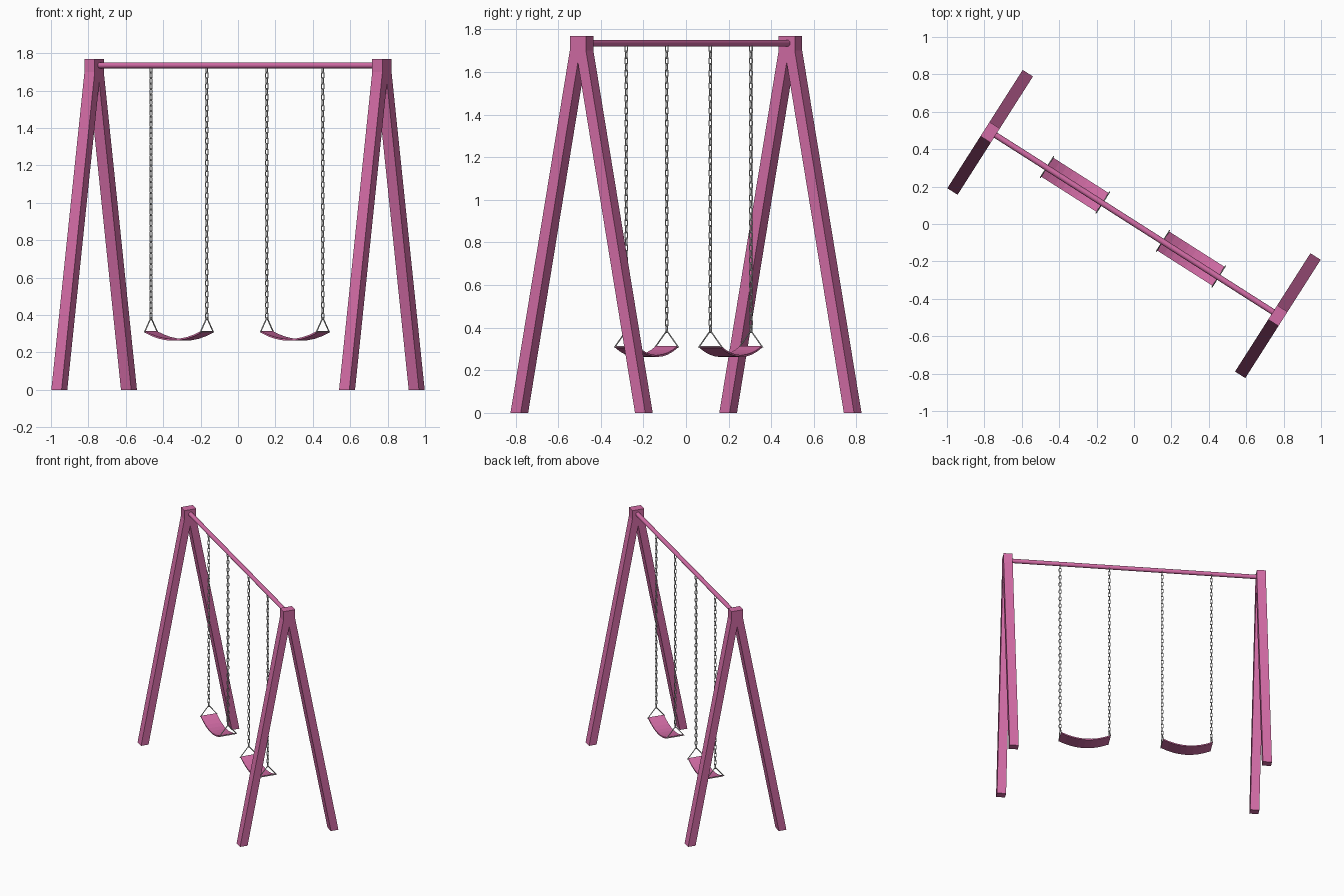
import bpy, bmesh
from math import sin, cos, pi, radians
from mathutils import Vector, Matrix

if "Cube" in bpy.data.objects:
    bpy.data.objects.remove(bpy.data.objects["Cube"])

# whole set is built along x, then turned about z
TURN = Matrix.Rotation(radians(-32.5), 4, 'Z')
V_OFF = 0.007

pink = bpy.data.materials.new("pink_paint")
pink.diffuse_color = (0.65, 0.15, 0.38, 1)
pink.use_nodes = True
pink.node_tree.nodes["Principled BSDF"].inputs["Base Color"].default_value = pink.diffuse_color


def finish(name, bm, mat=None, smooth=False):
    bmesh.ops.recalc_face_normals(bm, faces=bm.faces)
    bm.transform(TURN)
    me = bpy.data.meshes.new(name)
    for f in bm.faces:
        f.smooth = smooth
    bm.to_mesh(me)
    bm.free()
    ob = bpy.data.objects.new(name, me)
    bpy.context.collection.objects.link(ob)
    if mat:
        me.materials.append(mat)
    return ob


def tube_loop(bm, pts, r, sides, normal):
    """closed wire following a planar loop of points"""
    n = len(pts)
    rings = []
    for i, p in enumerate(pts):
        a = (p - pts[i - 1]).normalized()
        b = (pts[(i + 1) % n] - p).normalized()
        t = (a + b).normalized()
        side = t.cross(normal) / max(t.dot(a), 0.4)
        rings.append([bm.verts.new(p + r * (cos(2*pi*k/sides) * side + sin(2*pi*k/sides) * normal))
                      for k in range(sides)])
    for i in range(n):
        A, B = rings[i], rings[(i + 1) % n]
        for k in range(sides):
            j = (k + 1) % sides
            bm.faces.new((A[k], A[j], B[j], B[k]))


# A-frames: legs joined at a block on top
half = [(0.045, 1.77), (0.045, 1.70), (0.375, 0), (0.318, 0)]
profile = half + [(0, 1.645)] + [(-v, z) for v, z in reversed(half)]
for name, u in (("left_a_frame", -0.912), ("right_a_frame", 0.912)):
    bm = bmesh.new()
    f = bm.faces.new([bm.verts.new((u - 0.0325, v, z)) for v, z in profile])
    ext = bmesh.ops.extrude_face_region(bm, geom=[f])
    bmesh.ops.translate(bm, vec=(0.065, 0, 0),
                        verts=[g for g in ext['geom'] if isinstance(g, bmesh.types.BMVert)])
    finish(name, bm, pink)

# top bar
bm = bmesh.new()
bmesh.ops.create_cone(bm, cap_ends=True, segments=16, radius1=0.016, radius2=0.016, depth=1.78,
                      matrix=Matrix.Translation((0, 0.003, 1.735)) @ Matrix.Rotation(pi/2, 4, 'Y'))
bar = finish("top_bar", bm, pink)
for f in bar.data.polygons:
    f.use_smooth = len(f.vertices) == 4


def chain(name, u, z0=0.38, z1=1.725, links=46):
    bm = bmesh.new()
    pitch = (z1 - z0) / links
    w, straight = 0.0075, pitch * 0.5 + 0.003 - 0.0075
    for i in range(links):
        c = Vector((u, V_OFF, z0 + (i + 0.5) * pitch))
        across, nrm = (Vector((1, 0, 0)), Vector((0, 1, 0)))
        if i % 2:
            across, nrm = nrm, across
        pts = []
        for k in range(10):
            a = pi * (k if k < 5 else k - 1) / 4 if k < 5 else pi + pi * (k - 5) / 4
            shift = straight if k < 5 else -straight
            pts.append(c + across * w * cos(a) + Vector((0, 0, w * sin(a) + shift)))
        tube_loop(bm, pts, 0.0028, 5, nrm)
    finish(name, bm, smooth=True)


def hanger(name, u):
    bm = bmesh.new()
    pts = [Vector((u, V_OFF + v, z)) for v, z in ((-0.063, 0.31), (0.063, 0.31), (0, 0.386))]
    tube_loop(bm, pts, 0.0035, 6, Vector((1, 0, 0)))
    finish(name, bm)


def seat(name, u):
    bm = bmesh.new()
    n, hl, hw, th = 8, 0.179, 0.06, 0.009
    curve = []
    for i in range(n + 1):
        s = -1 + 2 * i / n
        curve.append((u + hl * s, 0.267 + 0.043 * s * s))
    loop = [(x, z + th / 2) for x, z in curve] + [(x, z - th / 2) for x, z in reversed(curve)]
    sides = [[bm.verts.new((x, V_OFF + v, z)) for x, z in loop] for v in (-hw, hw)]
    m = len(loop)
    for i in range(m):
        j = (i + 1) % m
        bm.faces.new((sides[0][i], sides[0][j], sides[1][j], sides[1][i]))
    for s in sides:
        for i in range(n):
            bm.faces.new((s[i], s[i + 1], s[m - 2 - i], s[m - 1 - i]))
    finish(name, bm, pink)


# two swings
for side, u in (("left", -0.379), ("right", 0.356)):
    seat(side + "_seat", u)
    for end, d in (("outer" if side == "left" else "inner", -0.177),
                   ("inner" if side == "left" else "outer", 0.177)):
        chain(f"{side}_swing_{end}_chain", u + d)
        hanger(f"{side}_swing_{end}_hanger", u + d)
